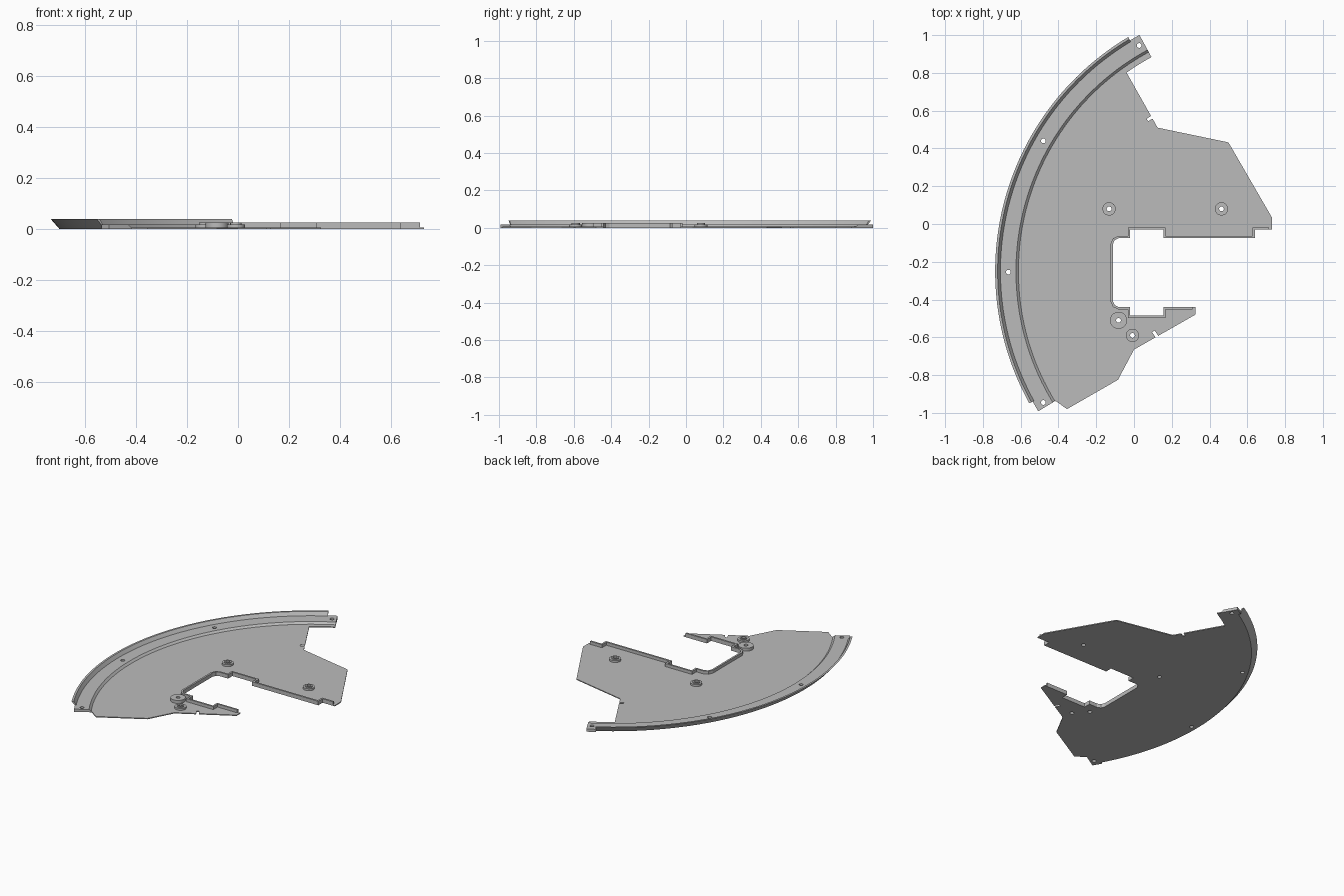
import bpy, bmesh
from math import radians, cos, sin
from mathutils import Vector, Matrix

if "Cube" in bpy.data.objects:
    bpy.data.objects.remove(bpy.data.objects["Cube"])

CENTRE = Vector((0.708, -0.25))
SHEET, FLOOR, LIP, WALL = 0.006, 0.018, 0.04, 0.026
STEP_R, FLOOR_R = 1.32, 1.333

grey = bpy.data.materials.new("plain grey")
grey.use_nodes = True
grey.diffuse_color = (0.5, 0.5, 0.5, 1)
grey.node_tree.nodes["Principled BSDF"].inputs["Base Color"].default_value = (0.5, 0.5, 0.5, 1)


def finish(name, bm):
    bmesh.ops.recalc_face_normals(bm, faces=bm.faces)
    mesh = bpy.data.meshes.new(name)
    bm.to_mesh(mesh)
    bm.free()
    mesh.materials.append(grey)
    ob = bpy.data.objects.new(name, mesh)
    bpy.context.collection.objects.link(ob)
    return ob


def polar(r, degrees):
    a = radians(degrees)
    return CENTRE + r * Vector((cos(a), sin(a)))


def arc(r, start, end, n):
    return [polar(r, start + (end - start) * i / n) for i in range(n + 1)]


def prism(name, outline, height):
    bm = bmesh.new()
    face = bm.faces.new([bm.verts.new((p[0], p[1], 0)) for p in outline])
    top = bmesh.ops.extrude_face_region(bm, geom=[face])["geom"]
    bmesh.ops.translate(bm, vec=(0, 0, height),
                        verts=[v for v in top if isinstance(v, bmesh.types.BMVert)])
    return finish(name, bm)


def loft(name, sections):
    # Closed cross-sections joined in order, with both ends capped
    bm = bmesh.new()
    rings = [[bm.verts.new(p) for p in s] for s in sections]
    for a, b in zip(rings, rings[1:]):
        for i in range(len(a)):
            j = (i + 1) % len(a)
            bm.faces.new((a[i], a[j], b[j], b[i]))
    bm.faces.new(rings[0])
    bm.faces.new(rings[-1])
    return finish(name, bm)


def sweep(name, profile, start, end, n):
    return loft(name, [[(*polar(r, start + (end - start) * i / n), z) for r, z in profile]
                       for i in range(n + 1)])


def wall(name, path, thickness, height):
    # Upright strip on the right-hand side of a path, with mitred corners
    path = [Vector(p) for p in path]
    sections = []
    for i, p in enumerate(path):
        before = (p - path[i - 1]).normalized() if i else None
        after = (path[i + 1] - p).normalized() if i < len(path) - 1 else None
        before, after = before or after, after or before
        n1, n2 = Vector((before.y, -before.x)), Vector((after.y, -after.x))
        q = p + (n1 + n2) * thickness / (1 + n1.dot(n2))
        sections.append([(*p, 0), (*q, 0), (*q, height), (*p, height)])
    return loft(name, sections)


def add_cylinder(bm, x, y, r, z0, z1):
    bmesh.ops.create_cone(bm, cap_ends=True, segments=32, radius1=r, radius2=r,
                          depth=z1 - z0, matrix=Matrix.Translation((x, y, (z0 + z1) / 2)))


# Cutout edge, followed from the right arm around to the lower arm
cutout = [(0.715, -0.03), (0.64, -0.03), (0.64, -0.075), (0.155, -0.075), (0.155, -0.03),
          (-0.02, -0.03), (-0.02, -0.075), (-0.08, -0.075), (-0.102, -0.085), (-0.112, -0.107),
          (-0.112, -0.408), (-0.102, -0.43), (-0.08, -0.44), (-0.02, -0.44), (-0.02, -0.485),
          (0.155, -0.485), (0.155, -0.44), (0.31, -0.44)]

# Base plate
outline = ([(0.73, -0.03)] + cutout[1:-1]
           + [(0.325, -0.44), (0.325, -0.48), (0, -0.665), (-0.085, -0.825),
              (-0.355, -0.98), (-0.41, -0.94)]
           + arc(STEP_R, 211.4, 118.5, 64)
           + arc(1.29, 118.5, 125.4, 5)
           + [(0.125, 0.51), (0.5, 0.432), (0.73, 0.035)])
plate = prism("base_plate", outline, SHEET)

# Curved rim with raised channel floor and flared lip
rim = sweep("curved_rim", [(STEP_R, 0), (1.408, 0), (1.443, LIP), (1.43, LIP),
                           (1.415, FLOOR), (FLOOR_R, FLOOR), (STEP_R, SHEET)],
            120.8, 209, 64)

# Joining tabs at both ends of the rim
tab_profile = [(STEP_R, 0), (1.423, 0), (1.423, FLOOR), (FLOOR_R, FLOOR), (STEP_R, SHEET)]
tabs = [sweep("upper_tab", tab_profile, 118.5, 120.8, 2),
        sweep("lower_tab", tab_profile, 209, 211.4, 2)]

# Upright flange round the cutout
wall("cutout_flange", cutout, 0.012, WALL)

# Mounting bosses
bosses = []
for name, x, y in (("left_boss", 0.463, 0.08), ("centre_boss", -0.132, 0.08),
                   ("lower_boss", -0.008, -0.59)):
    bm = bmesh.new()
    add_cylinder(bm, x, y, 0.035, 0, 0.019)
    bosses.append((finish(name, bm), x, y))
    bm = bmesh.new()
    add_cylinder(bm, x, y, 0.022, 0.019, WALL)
    bosses.append((finish(name + "_collar", bm), x, y))
bm = bmesh.new()
add_cylinder(bm, -0.082, -0.51, 0.045, 0, WALL)
bosses.append((finish("wide_boss", bm), -0.082, -0.51))

# Cutter for screw holes and edge slots
bm = bmesh.new()
holes = {(x, y) for _, x, y in bosses} | {(-0.48, 0.44), (-0.665, -0.255),
                                          (0.027, 0.945), (-0.48, -0.945)}
for x, y in sorted(holes):
    add_cylinder(bm, x, y, 0.0125, -0.1, 0.1)
for x, y, turn in ((0.09, 0.562, 30), (0.115, -0.587, -57)):
    bmesh.ops.create_cube(bm, size=1, matrix=Matrix.Translation((x, y, 0))
                          @ Matrix.Rotation(radians(turn), 4, "Z")
                          @ Matrix.Diagonal((0.045, 0.016, 0.2, 1)))
cutter = finish("hole_cutter", bm)
cutter.hide_render = True

for ob in [plate, rim] + tabs + [b[0] for b in bosses]:
    mod = ob.modifiers.new("holes", "BOOLEAN")
    mod.operation, mod.solver, mod.object = "DIFFERENCE", "EXACT", cutter
    bpy.ops.object.select_all(action="DESELECT")
    ob.select_set(True)
    bpy.context.view_layer.objects.active = ob
    bpy.ops.object.modifier_apply(modifier=mod.name)
    bpy.ops.object.shade_smooth_by_angle(angle=radians(20))
bpy.data.objects.remove(cutter)
